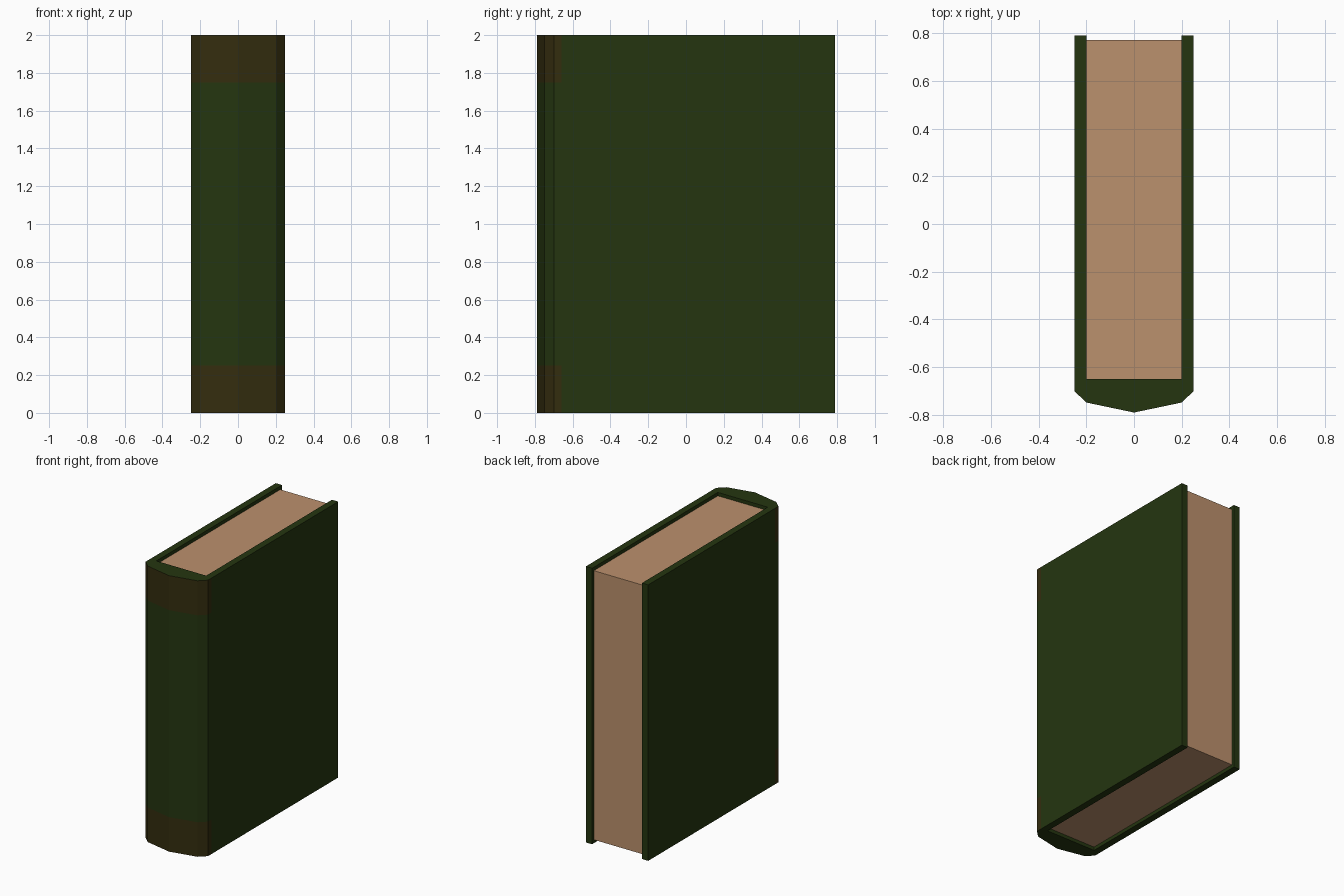
import bpy, bmesh

if "Cube" in bpy.data.objects:
    bpy.data.objects.remove(bpy.data.objects["Cube"])


def material(name, rgb):
    m = bpy.data.materials.new(name)
    m.diffuse_color = (*rgb, 1.0)
    m.use_nodes = True
    m.node_tree.nodes["Principled BSDF"].inputs["Base Color"].default_value = m.diffuse_color
    return m


green = material("dark green cloth", (0.018, 0.036, 0.005))
brown = material("dark brown band", (0.034, 0.026, 0.0045))
paper = material("tan paper", (0.50, 0.282, 0.153))


def loft(name, profile, levels, mats):
    """Stack a closed xy profile (counter-clockwise) through z levels and cap it."""
    bm = bmesh.new()
    rings = [[bm.verts.new((x, y, z)) for x, y in profile] for z in levels]
    n = len(profile)
    for a, b in zip(rings, rings[1:]):
        for i in range(n):
            j = (i + 1) % n
            bm.faces.new((a[i], a[j], b[j], b[i]))
    bm.faces.new(rings[0][::-1])
    bm.faces.new(rings[-1])
    bmesh.ops.recalc_face_normals(bm, faces=bm.faces)
    me = bpy.data.meshes.new(name)
    bm.to_mesh(me)
    bm.free()
    for m in mats:
        me.materials.append(m)
    ob = bpy.data.objects.new(name, me)
    bpy.context.collection.objects.link(ob)
    return ob


# Cover: U-shaped section with a faceted, rounded spine, mirrored about x = 0
half = [(0.25, -0.66), (0.25, 0.79), (0.2, 0.79), (0.2, -0.65)]
spine = [(-0.25, -0.66), (-0.25, -0.70), (-0.2, -0.748), (0, -0.79),
         (0.2, -0.748), (0.25, -0.70)]
section = spine + half + [(-x, y) for x, y in half[:0:-1]]
cover = loft("cover", section, [0, 0.25, 1.75, 2.0], [green, brown])

# Bands at both ends of the spine: outer side faces only
for f in cover.data.polygons:
    c = f.center
    if abs(f.normal.z) < 0.5 and c.y < -0.66 and abs(c.z - 1) > 0.75:
        f.material_index = 1

# Page block, set in a little from the cover edges
loft("pages", [(-0.2, -0.65), (0.2, -0.65), (0.2, 0.77), (-0.2, 0.77)],
     [0.025, 1.975], [paper])
